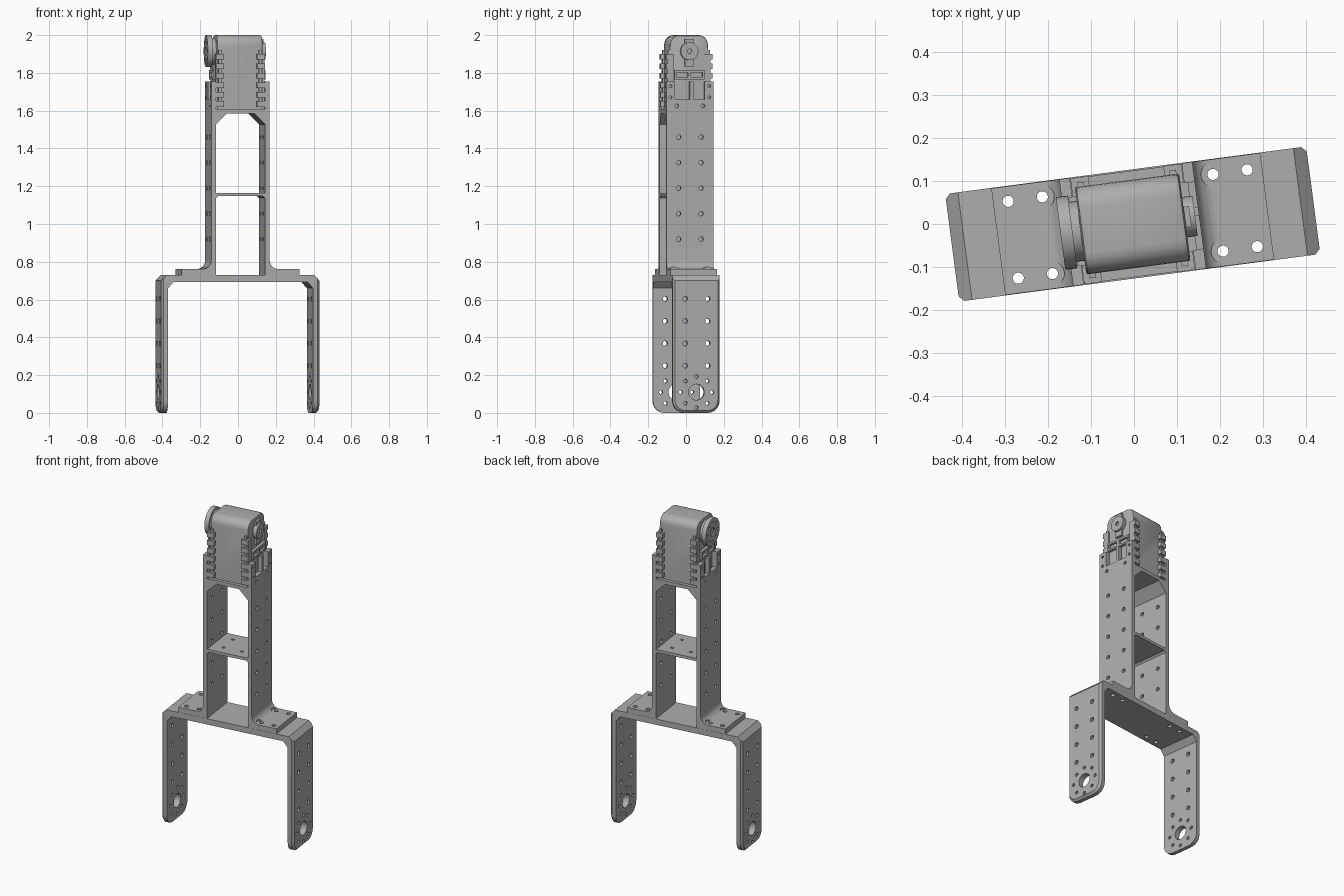
import bpy, bmesh, math
from mathutils import Matrix, Vector

cube = bpy.data.objects.get("Cube")
if cube:
    bpy.data.objects.remove(cube, do_unlink=True)

# One plain grey for every part
grey = bpy.data.materials.new("plain_grey")
grey.use_nodes = True
GREY = (0.42, 0.42, 0.42, 1)
grey.diffuse_color = GREY
grey.node_tree.nodes["Principled BSDF"].inputs["Base Color"].default_value = GREY

W = 0.125            # half depth of the sheet parts
SIDES = (-1, 1)
AXIS_Z = 1.915       # height of the motor axis
parts = []


def finish(name, bm):
    bmesh.ops.recalc_face_normals(bm, faces=bm.faces)
    mesh = bpy.data.meshes.new(name)
    bm.to_mesh(mesh)
    bm.free()
    mesh.materials.append(grey)
    ob = bpy.data.objects.new(name, mesh)
    bpy.context.collection.objects.link(ob)
    parts.append(ob)
    return ob


def prism_bm(pts, half):
    """Extrude an XZ outline along y."""
    bm = bmesh.new()
    face = bm.faces.new([bm.verts.new((x, -half, z)) for x, z in pts])
    ext = bmesh.ops.extrude_face_region(bm, geom=[face])["geom"]
    moved = [v for v in ext if isinstance(v, bmesh.types.BMVert)]
    bmesh.ops.translate(bm, verts=moved, vec=(0, 2 * half, 0))
    return bm


def add_box(bm, lo, hi):
    lo, hi = Vector(lo), Vector(hi)
    size = Matrix.Diagonal((*[abs(d) for d in hi - lo], 1))
    bmesh.ops.create_cube(bm, size=1, matrix=Matrix.Translation((lo + hi) / 2) @ size)


def add_rod(bm, centre, axis, radius, length, sides=20):
    turn = Matrix.Rotation(math.pi / 2, 4, 'Y') if axis == 'x' else Matrix()
    bmesh.ops.create_cone(bm, cap_ends=True, segments=sides, radius1=radius, radius2=radius,
                          depth=length, matrix=Matrix.Translation(centre) @ turn)


def cut(ob, cutter_bm):
    """Subtract the cutter and bake the result."""
    cutter = finish("cutter", cutter_bm)
    parts.remove(cutter)
    cutter.hide_render = True
    mod = ob.modifiers.new("cut", 'BOOLEAN')
    mod.operation, mod.solver, mod.object = 'DIFFERENCE', 'EXACT', cutter
    graph = bpy.context.evaluated_depsgraph_get()
    mesh = bpy.data.meshes.new_from_object(ob.evaluated_get(graph))
    ob.modifiers.clear()
    ob.data = mesh
    bpy.data.objects.remove(cutter, do_unlink=True)


def bevel_edges(bm, test, width, segments=1):
    edges = [e for e in bm.edges if test(*[v.co for v in e.verts])]
    bmesh.ops.bevel(bm, geom=edges, offset=width, segments=segments,
                    profile=0.5, affect='EDGES')


def base_holes():
    bm = bmesh.new()
    for sx in SIDES:
        for sy in SIDES:
            for x in (0.2, 0.28):
                add_rod(bm, (sx * x, sy * 0.09, 0.74), 'z', 0.013, 0.3)
    return bm


# Fork: bent strip with two legs
L, T = 0.423, 0.036
half_outline = [(L - T, 0), (L, 0), (L, 0.7), (L - 0.03, 0.73)]
inner = [(L - T, 0.66), (L - T - 0.03, 0.694)]
outline = half_outline + [(-x, z) for x, z in reversed(half_outline)]
outline += [(-x, z) for x, z in inner] + inner[::-1]
bm = prism_bm(outline, W + 0.001)
bevel_edges(bm, lambda a, b: a.z < 0.001 and b.z < 0.001 and abs(a.y - b.y) < 0.001, 0.065, 5)
bevel_edges(bm, lambda a, b: min(abs(a.x), abs(b.x)) > L - 0.001 and a.x * b.x > 0
            and min(a.z, b.z) < 0.69, 0.012)
fork = finish("fork", bm)
bm = base_holes()
for sx in SIDES:
    x = sx * (L - T / 2)
    add_rod(bm, (x, 0, 0.11), 'x', 0.042, 0.1, 32)
    for i in range(8):
        a = i * math.pi / 4
        add_rod(bm, (x, 0.083 * math.cos(a), 0.11 + 0.083 * math.sin(a)), 'x', 0.01, 0.1, 14)
    for sy in SIDES:
        for i in range(4):
            add_rod(bm, (x, sy * 0.06, 0.25 + i * 0.118), 'x', 0.013, 0.1)
cut(fork, bm)

# Column walls with filleted feet
XI, XO, R = 0.131, 0.156, 0.045
for sx, name in zip(SIDES, ("right_wall", "left_wall")):
    pts = [(XI, 0.73), (0.315, 0.73), (0.315, 0.762)]
    for i in range(7):
        a = math.pi / 2 * i / 6
        pts.append((XO + R - R * math.sin(a), 0.762 + R - R * math.cos(a)))
    pts += [(XO, 1.755), (XI, 1.755)]
    wall = finish(name, prism_bm([(sx * x, z) for x, z in pts], W))
    # clearance for the screw heads next to the fillet
    bm = bmesh.new()
    for sy in SIDES:
        add_rod(bm, (sx * 0.2, sy * 0.09, 0.815), 'z', 0.028, 0.105)
    cut(wall, bm)
    # screw holes and cable slots
    bm = base_holes()
    x = sx * (XI + XO) / 2
    for sy in SIDES:
        for i in range(5):
            add_rod(bm, (x, sy * 0.06, 0.92 + i * 0.135), 'x', 0.012, 0.1)
        add_rod(bm, (x, sy * 0.07, 1.625), 'x', 0.01, 0.1)
        for z in (1.67, 1.73):
            add_rod(bm, (x, sy * 0.103, z), 'x', 0.008, 0.1, 12)
    add_box(bm, (x - 0.05, -0.078, 1.66), (x + 0.05, 0.0, 1.8))
    add_box(bm, (x - 0.05, 0.02, 1.66), (x + 0.05, 0.078, 1.8))
    cut(wall, bm)


# Shelves tied to the walls with sloped gussets
def shelf(name, top, thick, slope):
    z = top - thick
    pts = [(-XI, top), (XI, top), (XI, z - slope), (XI - slope, z),
           (slope - XI, z), (-XI, z - slope)]
    return finish(name, prism_bm(pts, W - 0.002))


shelf("motor_shelf", 1.608, 0.022, 0.058)
middle = shelf("middle_shelf", 1.165, 0.018, 0.01)
bm = bmesh.new()
for sx in SIDES:
    for sy in SIDES:
        add_rod(bm, (sx * 0.06, sy * 0.06, 1.15), 'z', 0.009, 0.1, 12)
cut(middle, bm)

# Motor case with rounded top and corners
bm = bmesh.new()
add_box(bm, (-0.122, -0.102, 1.608), (0.122, 0.102, 2.0))
bevel_edges(bm, lambda a, b: min(a.z, b.z) > 1.99 and abs(a.y - b.y) < 0.001, 0.05, 6)
bevel_edges(bm, lambda a, b: min(a.z, b.z) > 1.9 and abs(a.x - b.x) < 0.001, 0.012, 2)
finish("motor_case", bm)

# Rows of mounting lugs on the case corners
bm = bmesh.new()
for sx in SIDES:
    for sy in SIDES:
        for i in range(6):
            z = 1.62 + i * 0.05
            add_box(bm, (sx * 0.088, sy * 0.1, z), (sx * 0.13, sy * 0.124, z + 0.03))
            add_box(bm, (sx * 0.1, sy * 0.1, z + 0.03), (sx * 0.116, sy * 0.112, z + 0.05))
        add_box(bm, (sx * 0.12, sy * 0.08, 1.61), (sx * 0.13, sy * 0.115, 1.9))
finish("mounting_lugs", bm)

# Cable sockets on both flanks
for sx, name in zip(SIDES, ("right_sockets", "left_sockets")):
    bm = bmesh.new()
    add_box(bm, (sx * 0.12, -0.08, 1.765), (sx * 0.14, 0.08, 1.815))
    sockets = finish(name, bm)
    bm = bmesh.new()
    for sy in SIDES:
        add_box(bm, (sx * 0.126, sy * 0.008, 1.777), (sx * 0.16, sy * 0.07, 1.803))
    cut(sockets, bm)

# Drive horn on one flank
bm = bmesh.new()
add_rod(bm, (-0.132, 0, AXIS_Z), 'x', 0.07, 0.024, 40)
finish("horn_collar", bm)
bm = bmesh.new()
add_rod(bm, (-0.155, 0, AXIS_Z), 'x', 0.085, 0.028, 40)
horn = finish("drive_horn", bm)
bm = bmesh.new()
add_rod(bm, (-0.169, 0, AXIS_Z), 'x', 0.026, 0.016, 24)
for i in range(8):
    a = i * math.pi / 4
    add_rod(bm, (-0.169, 0.06 * math.cos(a), AXIS_Z + 0.06 * math.sin(a)), 'x', 0.008, 0.03, 12)
cut(horn, bm)

# Idler bearing on the other flank
bm = bmesh.new()
add_rod(bm, (0.132, 0, AXIS_Z), 'x', 0.047, 0.028, 32)
idler = finish("idler_bearing", bm)
bm = bmesh.new()
add_rod(bm, (0.146, 0, AXIS_Z), 'x', 0.012, 0.02, 16)
cut(idler, bm)
bm = bmesh.new()
add_box(bm, (0.12, -0.024, 1.835), (0.135, 0.024, 1.98))
finish("idler_strap", bm)

# Turn the assembly to its resting angle and shade it
place = Matrix.Translation((-0.003, 0, 0)) @ Matrix.Rotation(math.radians(7.5), 4, 'Z')
bpy.ops.object.select_all(action='DESELECT')
for ob in parts:
    ob.matrix_world = place
    ob.select_set(True)
bpy.context.view_layer.objects.active = fork
bpy.ops.object.shade_smooth_by_angle(angle=math.radians(30))
